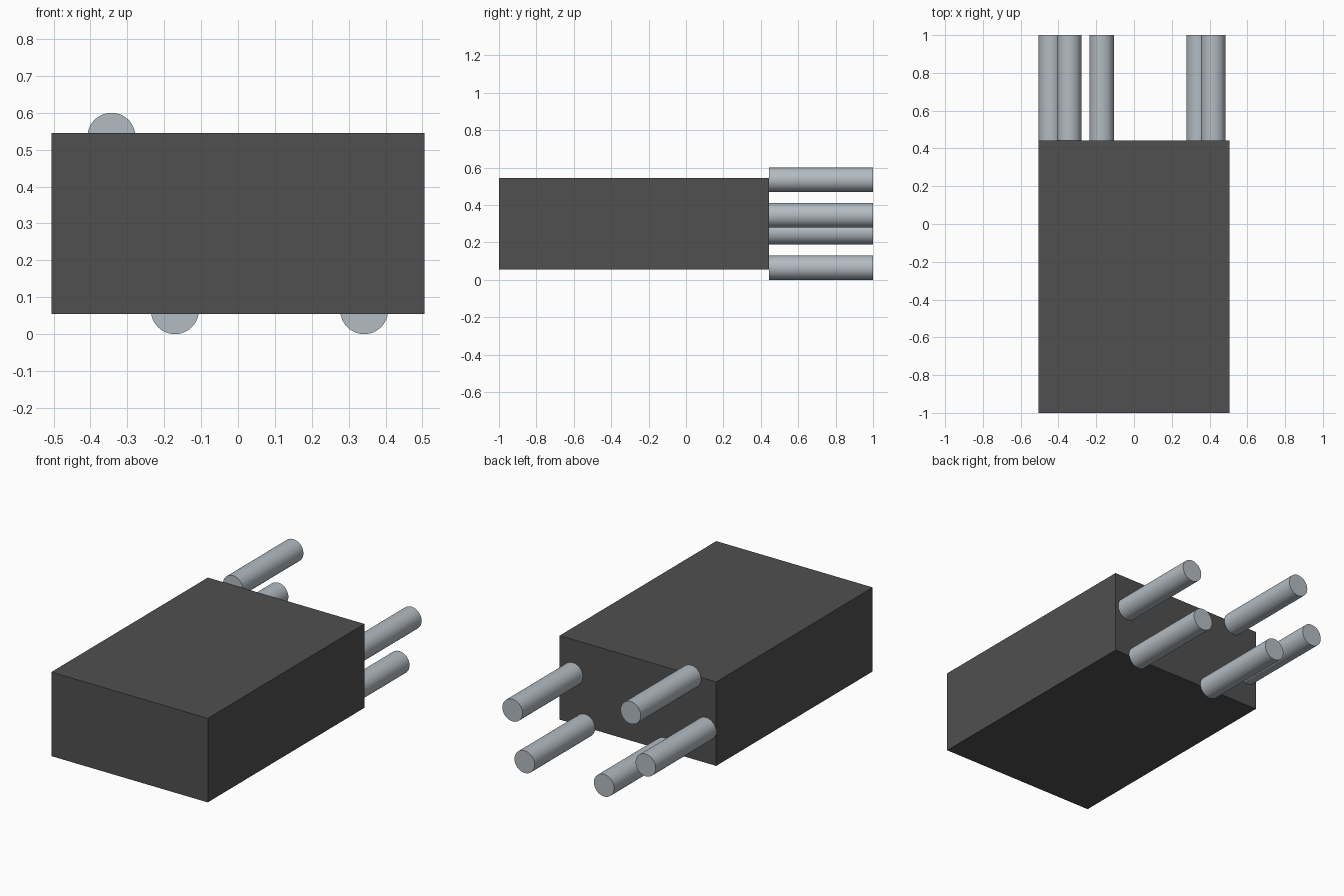
import bpy
import math

# Remove the default cube
if "Cube" in bpy.data.objects:
    bpy.data.objects.remove(bpy.data.objects["Cube"], do_unlink=True)


def make_material(name, colour):
    mat = bpy.data.materials.new(name)
    mat.use_nodes = True
    mat.diffuse_color = colour
    bsdf = next(n for n in mat.node_tree.nodes if n.type == "BSDF_PRINCIPLED")
    bsdf.inputs["Base Color"].default_value = colour
    return mat


BLACK = make_material("dark plastic", (0.08, 0.08, 0.08, 1))
STEEL = make_material("pale steel", (0.45, 0.50, 0.54, 1))

BODY_BACK = 0.443
PIN_RADIUS = 0.065

# Block body
front, bottom, top, width = -1.0, 0.055, 0.545, 1.01
bpy.ops.mesh.primitive_cube_add(
    size=1, location=(0, (front + BODY_BACK) / 2, (bottom + top) / 2))
body = bpy.context.object
body.name = "body"
body.scale = (width, BODY_BACK - front, top - bottom)
bpy.ops.object.transform_apply(location=False, rotation=False, scale=True)
body.data.materials.append(BLACK)


def add_pin(name, x, z):
    """Round pin standing out of the back of the body."""
    bpy.ops.mesh.primitive_cylinder_add(
        vertices=48, radius=PIN_RADIUS, depth=1 - BODY_BACK,
        location=(x, (1 + BODY_BACK) / 2, z), rotation=(math.pi / 2, 0, 0))
    pin = bpy.context.object
    pin.name = name
    pin.data.materials.append(STEEL)
    bpy.ops.object.shade_smooth_by_angle(angle=math.radians(35))


# Five pins: name, x, z
for name, x, z in (
    ("top_right_pin", -0.343, 0.535),
    ("outer_right_pin", -0.44, 0.255),
    ("bottom_right_pin", -0.171, 0.065),
    ("bottom_left_pin", 0.342, 0.065),
    ("outer_left_pin", 0.42, 0.345),
):
    add_pin(name, x, z)
